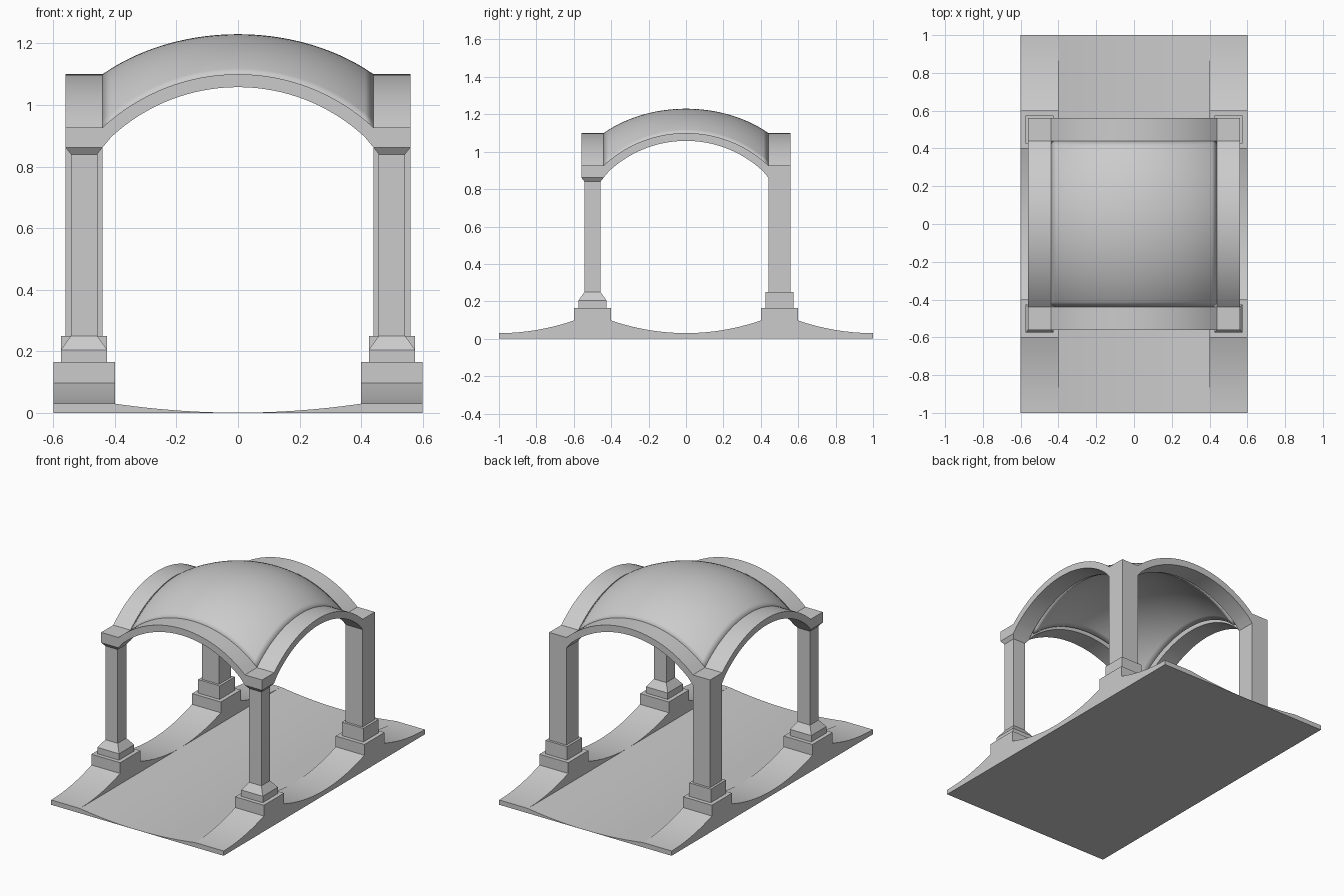
import bpy, bmesh, math

if "Cube" in bpy.data.objects:
    bpy.data.objects.remove(bpy.data.objects["Cube"])


def finish(name, bm, smooth=False):
    bmesh.ops.recalc_face_normals(bm, faces=bm.faces)
    me = bpy.data.meshes.new(name)
    bm.to_mesh(me)
    bm.free()
    ob = bpy.data.objects.new(name, me)
    bpy.context.collection.objects.link(ob)
    if smooth:
        bpy.ops.object.select_all(action='DESELECT')
        ob.select_set(True)
        bpy.context.view_layer.objects.active = ob
        bpy.ops.object.shade_smooth_by_angle(angle=math.radians(25))
    return ob


def prism(name, pts, axis, a, b):
    """Extrude a (horizontal, z) outline along x or y from a to b."""
    bm = bmesh.new()
    place = (lambda u, z: (a, u, z)) if axis == 'x' else (lambda u, z: (u, a, z))
    f = bm.faces.new([bm.verts.new(place(u, z)) for u, z in pts])
    r = bmesh.ops.extrude_face_region(bm, geom=[f])
    vec = (b - a, 0, 0) if axis == 'x' else (0, b - a, 0)
    bmesh.ops.translate(bm, vec=vec, verts=[v for v in r['geom'] if isinstance(v, bmesh.types.BMVert)])
    return finish(name, bm, True)


def stack(name, cx, cy, levels):
    """Square column part lofted through (half width, z) levels."""
    bm = bmesh.new()
    rings = [[bm.verts.new((cx + sx * h, cy + sy * h, z))
              for sx, sy in ((-1, -1), (1, -1), (1, 1), (-1, 1))] for h, z in levels]
    for lo, hi in zip(rings, rings[1:]):
        for i in range(4):
            j = (i + 1) % 4
            bm.faces.new((lo[i], lo[j], hi[j], hi[i]))
    bm.faces.new(rings[0][::-1])
    bm.faces.new(rings[-1])
    return finish(name, bm)


def span(a, b, n):
    return [a + (b - a) * i / n for i in range(n + 1)]


# Dished floor
floor_top = [(x, 0.0008 + 0.0292 * (x / 0.4) ** 2) for x in span(-0.4, 0.4, 24)]
prism("floor", [(0.4, 0), (-0.4, 0)] + floor_top, 'y', -1, 1)


# Curved curbs between the pedestals, and at both ends
def curb_z(y):
    return 0.03 + 0.42 * min(abs(y), 1 - abs(y)) ** 2


for s, side in ((-1, "left"), (1, "right")):
    for part, y0, y1 in (("front", -1, -0.6), ("middle", -0.4, 0.4), ("back", 0.6, 1)):
        top = [(y, curb_z(y)) for y in span(y0, y1, 20)]
        prism(f"curb_{side}_{part}", [(y1, 0), (y0, 0)] + top, 'x', s * 0.4, s * 0.6)

# Pedestals and columns: tapered at the front, plain at the back
SLIM = [(0.075, 0.165), (0.075, 0.205), (0.043, 0.25), (0.043, 0.84), (0.06, 0.862), (0.06, 0.927)]
PLAIN = [(0.075, 0.165), (0.075, 0.25), (0.06, 0.25), (0.06, 0.927)]
for sx, side in ((-1, "left"), (1, "right")):
    for sy, end, levels in ((-1, "front", SLIM), (1, "back", PLAIN)):
        stack(f"pedestal_{end}_{side}", sx * 0.5, sy * 0.5, [(0.1, 0), (0.1, 0.165)])
        stack(f"column_{end}_{side}", sx * 0.5, sy * 0.5, levels)

# Arch bands on the four sides
H, RISE, SPRING, T = 0.44, 0.173, 0.927, 0.042
R = (H * H + RISE * RISE) / (2 * RISE)
ZC = SPRING + RISE - R
ANG = math.asin(H / R)


def arc(r):
    return [(r * math.sin(t), ZC + r * math.cos(t)) for t in span(-ANG, ANG, 32)]


outline = arc(R) + [(H, 0.862)] + arc(R - T)[::-1] + [(-H, 0.862)]
for s, end, side in ((-1, "front", "left"), (1, "back", "right")):
    prism(f"arch_{end}", outline, 'y', s * 0.44, s * 0.56)
    prism(f"arch_{side}", outline, 'x', s * 0.44, s * 0.56)


# Shallow dome spanning the inner edges of the arches
def lift(u):
    return ZC + math.sqrt(R * R - u * u) - SPRING


N = 32
bm = bmesh.new()
grid = [[bm.verts.new((x, y, SPRING + lift(x) + lift(y) - 0.043 * lift(x) * lift(y) / RISE ** 2))
         for y in span(-H, H, N)] for x in span(-H, H, N)]
for i in range(N):
    for j in range(N):
        bm.faces.new((grid[i][j], grid[i + 1][j], grid[i + 1][j + 1], grid[i][j + 1]))
dome = finish("dome", bm, True)
if dome.data.polygons[0].normal.z < 0:
    dome.data.flip_normals()
shell = dome.modifiers.new("shell", 'SOLIDIFY')
shell.thickness = 0.04
shell.offset = -1
